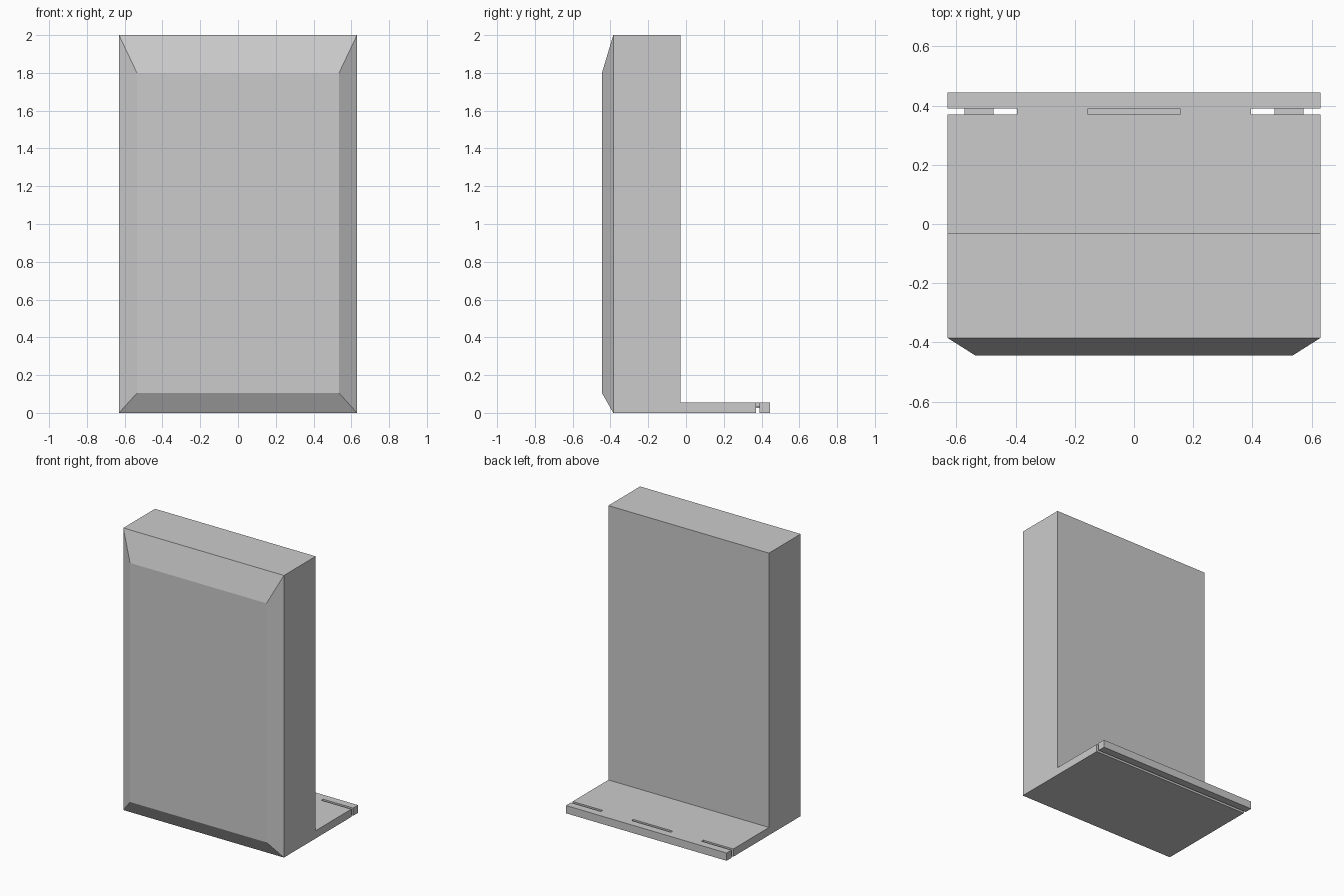
import bpy

if "Cube" in bpy.data.objects:
    bpy.data.objects.remove(bpy.data.objects["Cube"])

W = 0.63  # half width of the whole model


def mesh_object(name, verts, faces):
    mesh = bpy.data.meshes.new(name)
    mesh.from_pydata(verts, [], faces)
    mesh.update()
    obj = bpy.data.objects.new(name, mesh)
    bpy.context.collection.objects.link(obj)
    return obj


def box(name, x0, x1, y0, y1, z0, z1):
    verts = [(x, y, z) for y in (y0, y1)
             for x, z in ((x0, z0), (x1, z0), (x1, z1), (x0, z1))]
    faces = [(0, 1, 2, 3), (7, 6, 5, 4)]
    faces += [(i, i + 4, (i + 1) % 4 + 4, (i + 1) % 4) for i in range(4)]
    return mesh_object(name, verts, faces)


# Upright slab and foot: one L-shaped side profile (y, z) swept across x
profile = [(-0.385, 0), (0.37, 0), (0.37, 0.055), (-0.03, 0.055), (-0.03, 2), (-0.385, 2)]
n = len(profile)
verts = [(x, y, z) for x in (-W, W) for y, z in profile]
# Bevelled front panel: inner rectangle joined to the slab's front edge
verts += [(-0.535, -0.445, 0.105), (0.535, -0.445, 0.105),
          (0.535, -0.445, 1.8), (-0.535, -0.445, 1.8)]
faces = [tuple(reversed(range(n))), tuple(range(n, 2 * n))]
faces += [(i, i + 1, i + 1 + n, i + n) for i in range(n - 1)]
outer = [0, n, 2 * n - 1, n - 1]
inner = [2 * n + i for i in range(4)]
faces += [(outer[i], outer[(i + 1) % 4], inner[(i + 1) % 4], inner[i]) for i in range(4)]
faces.append(tuple(inner))
body = mesh_object("upright_body", verts, faces)

# make all normals point outwards
import bmesh
bm = bmesh.new()
bm.from_mesh(body.data)
bmesh.ops.recalc_face_normals(bm, faces=bm.faces)
bm.to_mesh(body.data)
bm.free()

# Rear strip behind the foot, separated by a narrow gap
box("rear_strip", -W, W, 0.39, 0.445, 0, 0.055)

# Connectors bridging the gap: recessed middle, flush shoulders, thin outer tabs
box("middle_connector", -0.155, 0.155, 0.37, 0.39, 0.025, 0.035)
for side, s in (("left", -1), ("right", 1)):
    for part, a, b, top in (("shoulder", 0.155, 0.395, 0.055), ("tab", 0.475, 0.572, 0.035)):
        box(f"{side}_{part}", min(s * a, s * b), max(s * a, s * b), 0.37, 0.39, 0.025, top)
